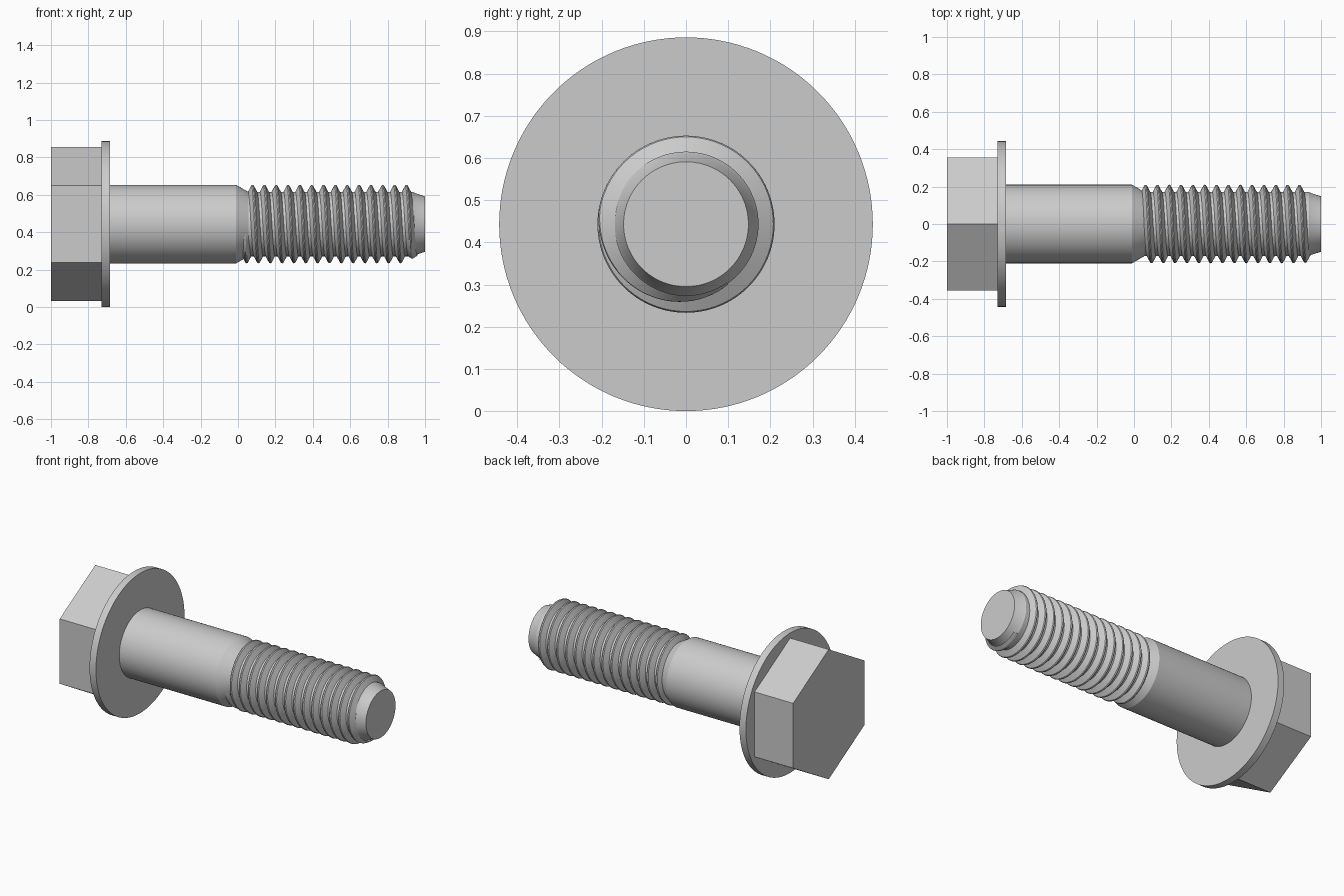
import bpy, bmesh, math
from mathutils import Vector

if "Cube" in bpy.data.objects:
    bpy.data.objects.remove(bpy.data.objects["Cube"])

CZ = 0.443          # height of the bolt axis
CORE = 0.172        # thread root radius
CREST = 0.21        # thread crest radius
PITCH = 0.0633


def ring_point(x, r, a):
    return Vector((x, r * math.cos(a), CZ + r * math.sin(a)))


def finish(name, bm, smooth=True):
    bmesh.ops.recalc_face_normals(bm, faces=bm.faces)
    mesh = bpy.data.meshes.new(name)
    bm.to_mesh(mesh)
    bm.free()
    ob = bpy.data.objects.new(name, mesh)
    bpy.context.collection.objects.link(ob)
    if smooth:
        bpy.ops.object.select_all(action='DESELECT')
        ob.select_set(True)
        bpy.context.view_layer.objects.active = ob
        bpy.ops.object.shade_smooth_by_angle(angle=math.radians(20))
    return ob


def skin(name, rings, close_ends=True, smooth=True):
    """Bridge successive closed rings of points and cap both ends."""
    bm = bmesh.new()
    loops = [[bm.verts.new(p) for p in ring] for ring in rings]
    for a, b in zip(loops, loops[1:]):
        n = len(a)
        for i in range(n):
            j = (i + 1) % n
            bm.faces.new((a[i], a[j], b[j], b[i]))
    bm.faces.new(loops[0])
    bm.faces.new(loops[-1])
    return finish(name, bm, smooth)


def turned(name, profile, sides=96, start=0.0, smooth=True):
    """Solid of revolution about the bolt axis from (x, radius) pairs."""
    rings = [[ring_point(x, r, start + math.tau * i / sides) for i in range(sides)]
             for x, r in profile]
    return skin(name, rings, smooth=smooth)


# Hexagonal head with one corner pointing up
turned("hex_head", [(-1.0, 0.411), (-0.73, 0.411)], 6, math.pi / 2, smooth=False)

# Round flange
turned("flange", [(-0.73, 0.443), (-0.685, 0.443)], 128)

# Plain shank, thread core and tapered tip
turned("shank", [(-0.685, CREST), (-0.01, CREST), (0.055, CORE),
                 (0.935, CORE), (0.945, 0.166), (1.0, 0.148)])

# Right-hand helical thread ridge, fading out at both ends
STEPS = 72
turns = 14.35
total = int(turns * STEPS)
rings = []
for k in range(total + 1):
    t = k / STEPS
    a = -math.pi + math.tau * t
    x = 0.0303 + PITCH * t
    fade = min(1.0, (t + 0.02) / 0.25, (turns - t + 0.02) / 0.4)
    peak = CORE + (CREST - CORE) * fade
    rings.append([ring_point(x - 0.026, CORE - 0.003, a),
                  ring_point(x - 0.006, peak - 0.003 * fade, a),
                  ring_point(x, peak, a),
                  ring_point(x + 0.006, peak - 0.003 * fade, a),
                  ring_point(x + 0.026, CORE - 0.003, a)])
skin("thread", rings)
